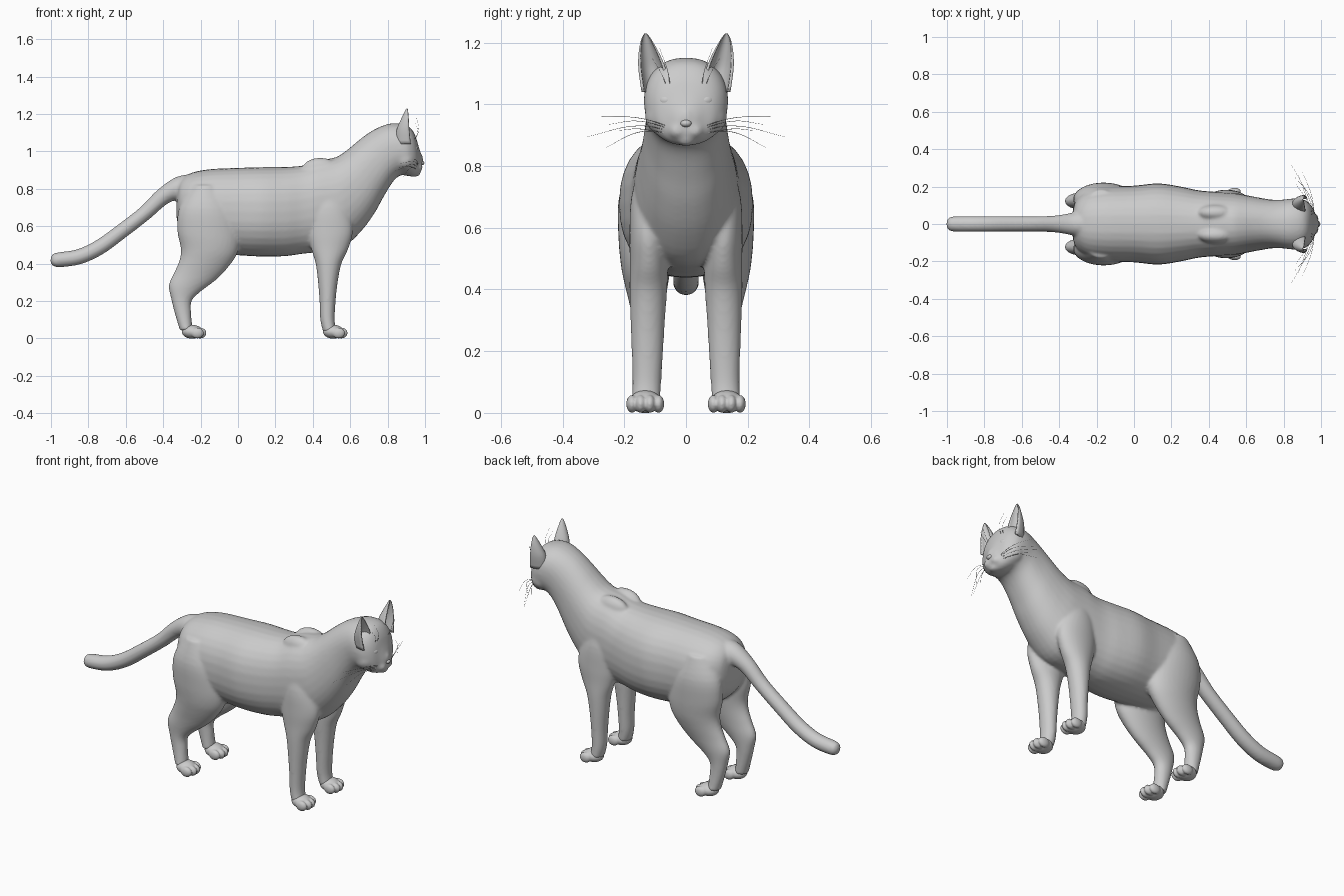
import bpy, bmesh
from math import sin, cos, pi, copysign
from mathutils import Vector, Matrix

if "Cube" in bpy.data.objects:
    bpy.data.objects.remove(bpy.data.objects["Cube"])


def spline(rows, n=4):
    """Catmull-Rom interpolation of rows of numbers."""
    out = []
    for i in range(len(rows) - 1):
        a, b = rows[max(i - 1, 0)], rows[i]
        c, d = rows[i + 1], rows[min(i + 2, len(rows) - 1)]
        for k in range(n):
            t = k / n
            out.append([0.5 * (2 * q + (r - p) * t + (2 * p - 5 * q + 4 * r - s) * t * t
                               + (3 * q - p - 3 * r + s) * t ** 3) for p, q, r, s in zip(a, b, c, d)])
    return out + [list(rows[-1])]


def skin(bm, rings):
    """Bridge rings of points and cap both ends."""
    vs = [[bm.verts.new(p) for p in r] for r in rings]
    n = len(vs[0])
    for a, b in zip(vs, vs[1:]):
        for i in range(n):
            j = (i + 1) % n
            bm.faces.new((a[i], a[j], b[j], b[i]))
    bm.faces.new(vs[0])
    bm.faces.new(vs[-1])


def loft(bm, rows, side=1, power=2.0, n=32):
    """Row: xz of one edge, xz of the opposite edge, centre y, half width."""
    rings = []
    for x1, z1, x2, z2, yc, hw in spline(rows):
        ring = []
        for i in range(n):
            c, s = cos(2 * pi * i / n), sin(2 * pi * i / n)
            c, s = (copysign(abs(v) ** (2 / power), v) for v in (c, s))
            ring.append(((x1 + x2) / 2 + s * (x1 - x2) / 2, side * (yc + hw * c),
                         (z1 + z2) / 2 + s * (z1 - z2) / 2))
        rings.append(ring)
    skin(bm, rings)


def ball(bm, centre, radii, turn=0.0):
    m = Matrix.Translation(centre) @ Matrix.Rotation(turn, 4, 'Z') @ Matrix.Diagonal((*radii, 1))
    bmesh.ops.create_uvsphere(bm, u_segments=24, v_segments=16, radius=1, matrix=m)


def finish(bm, name, voxel=0, smooth=0):
    bmesh.ops.recalc_face_normals(bm, faces=bm.faces)
    for f in bm.faces:
        f.smooth = True
    me = bpy.data.meshes.new(name)
    bm.to_mesh(me)
    bm.free()
    ob = bpy.data.objects.new(name, me)
    bpy.context.collection.objects.link(ob)
    if voxel:
        r = ob.modifiers.new("blend", 'REMESH')
        r.mode, r.voxel_size, r.use_smooth_shade = 'VOXEL', voxel, True
        s = ob.modifiers.new("soften", 'SMOOTH')
        s.factor, s.iterations = 0.5, smooth
    return ob


# torso, neck and head: top edge, bottom edge, half width
TRUNK = [(-.325, .80, -.33, .66, 0, .07), (-.305, .85, -.31, .58, 0, .13),
         (-.25, .885, -.24, .51, 0, .18), (-.15, .905, -.14, .46, 0, .20),
         (0, .912, 0, .445, 0, .205), (.13, .916, .13, .438, 0, .217),
         (.25, .917, .25, .44, 0, .20), (.35, .925, .34, .452, 0, .18),
         (.43, .953, .45, .465, 0, .172), (.52, .968, .565, .49, 0, .165),
         (.58, 1.005, .66, .575, 0, .15), (.64, 1.055, .73, .67, 0, .138),
         (.70, 1.10, .78, .76, 0, .130), (.76, 1.132, .83, .84, 0, .130),
         (.82, 1.150, .87, .872, 0, .136), (.88, 1.147, .91, .868, 0, .134),
         (.92, 1.128, .935, .866, 0, .118), (.947, 1.087, .957, .874, 0, .092),
         (.965, 1.03, .97, .888, 0, .058), (.985, .965, .983, .905, 0, .028)]
# legs: front edge, back edge, centre y, half width
FRONT_LEG = [(.54, .84, .42, .84, .10, .04), (.59, .70, .38, .70, .115, .062),
             (.615, .58, .375, .57, .12, .063), (.59, .48, .39, .485, .12, .062),
             (.553, .4, .415, .4, .122, .061), (.533, .3, .428, .3, .124, .056),
             (.522, .2, .436, .2, .125, .051), (.517, .1, .44, .1, .127, .047),
             (.525, .04, .455, .035, .13, .046)]
HIND_LEG = [(-.10, .82, -.25, .82, .11, .07), (-.02, .69, -.315, .70, .13, .088),
            (.01, .56, -.325, .58, .132, .087), (0, .465, -.306, .48, .13, .08),
            (-.045, .39, -.313, .42, .128, .068), (-.115, .315, -.34, .355, .125, .054),
            (-.20, .25, -.37, .285, .123, .045), (-.248, .20, -.357, .21, .122, .04),
            (-.25, .13, -.337, .13, .124, .039), (-.243, .05, -.31, .04, .128, .042)]
# tail: centre x, centre z, radius
TAIL = [(-1.002, .421, .012), (-.99, .42, .032), (-.955, .421, .04), (-.85, .437, .041),
        (-.74, .488, .041), (-.62, .575, .04), (-.5, .668, .04), (-.4, .76, .046),
        (-.31, .805, .062), (-.22, .81, .07)]

body = bmesh.new()
loft(body, TRUNK, power=2.25)
tail_rows = []
for i, (x, z, r) in enumerate(TAIL):
    a, b = TAIL[max(i - 1, 0)], TAIL[min(i + 1, len(TAIL) - 1)]
    d = Vector((b[0] - a[0], b[1] - a[1])).normalized() * r
    tail_rows.append((x - d.y, z + d.x, x + d.y, z - d.x, 0, r * 1.03))
loft(body, tail_rows)
for s in (1, -1):
    loft(body, FRONT_LEG, s)
    loft(body, HIND_LEG, s)
    ball(body, (.44, .06 * s, .90), (.10, .045, .066))        # shoulder blade
    ball(body, (.952, .027 * s, .915), (.036, .034, .03))     # muzzle pad
    ball(body, (.89, .075 * s, .96), (.06, .058, .06))        # cheek
ball(body, (.945, 0, .886), (.032, .032, .022))               # chin
ball(body, (.965, 0, .955), (.026, .024, .04))                # nose bridge
finish(body, "body", .008, 8)

# paws with four toes each
for part, px in (("front_paw", .52), ("hind_paw", -.235)):
    for s, label in ((1, "left"), (-1, "right")):
        bm = bmesh.new()
        ball(bm, (px - .01, .132 * s, .036), (.056, .052, .037))
        for dy, dx in ((-.043, .018), (-.015, .032), (.015, .032), (.043, .018)):
            ball(bm, (px + dx, (.132 + dy) * s, .029), (.034, .0185, .029))
        finish(bm, f"{part}_{label}", .005, 2)

# ears: cupped crescents, z, centre y, half width, front x, depth
EAR = [(1.04, .098, .046, .922, .08), (1.11, .109, .045, .915, .068), (1.16, .119, .035, .912, .046),
       (1.2, .127, .021, .909, .024), (1.22, .130, .011, .907, .012), (1.23, .131, .003, .905, .004)]
for s, label in ((1, "left"), (-1, "right")):
    bm, rings = bmesh.new(), []
    for z, yc, hw, xf, dep in spline(EAR, 3):
        arc = [pi * i / 14 for i in range(15)]
        ring = [(xf - dep * sin(t), s * (yc + hw * cos(t)), z) for t in arc]
        ring += [(xf - .72 * dep * sin(t) + .002, s * (yc + .8 * hw * cos(t)), z) for t in reversed(arc)]
        rings.append(ring)
    skin(bm, rings)
    finish(bm, "ear_" + label)

    # eye with lid rim
    bm = bmesh.new()
    ball(bm, (.940, .069 * s, 1.012), (.019, .027, .02), .5 * s)
    finish(bm, "eye_" + label)

    # whiskers on the muzzle and brow: root, middle, tip
    hairs = [((.965, .045, .925 - .006 * k), (.95 - .01 * k, .15, mz), (x, y, z))
             for k, (mz, x, y, z) in enumerate([(.955, .90, .28, .96), (.945, .86, .25, .935),
                                                (.93, .84, .32, .895), (.91, .88, .26, .86),
                                                (.92, .86, .22, .915)])]
    hairs += [((.94, .05, 1.05), (.965, .06, 1.11), (.955, .085, 1.18)),
              ((.935, .06, 1.05), (.96, .08, 1.10), (.95, .11, 1.15))]
    cu = bpy.data.curves.new("whiskers_" + label, 'CURVE')
    cu.dimensions, cu.bevel_depth, cu.bevel_resolution = '3D', .0011, 0
    for pts in hairs:
        sp = cu.splines.new('BEZIER')
        sp.bezier_points.add(2)
        for bp, (x, y, z), r in zip(sp.bezier_points, pts, (1, .8, .3)):
            bp.co, bp.radius = (x, y * s, z), r
            bp.handle_left_type = bp.handle_right_type = 'AUTO'
    bpy.context.collection.objects.link(bpy.data.objects.new("whiskers_" + label, cu))

# nose
bm = bmesh.new()
ball(bm, (.982, 0, .938), (.014, .018, .012))
finish(bm, "nose")
